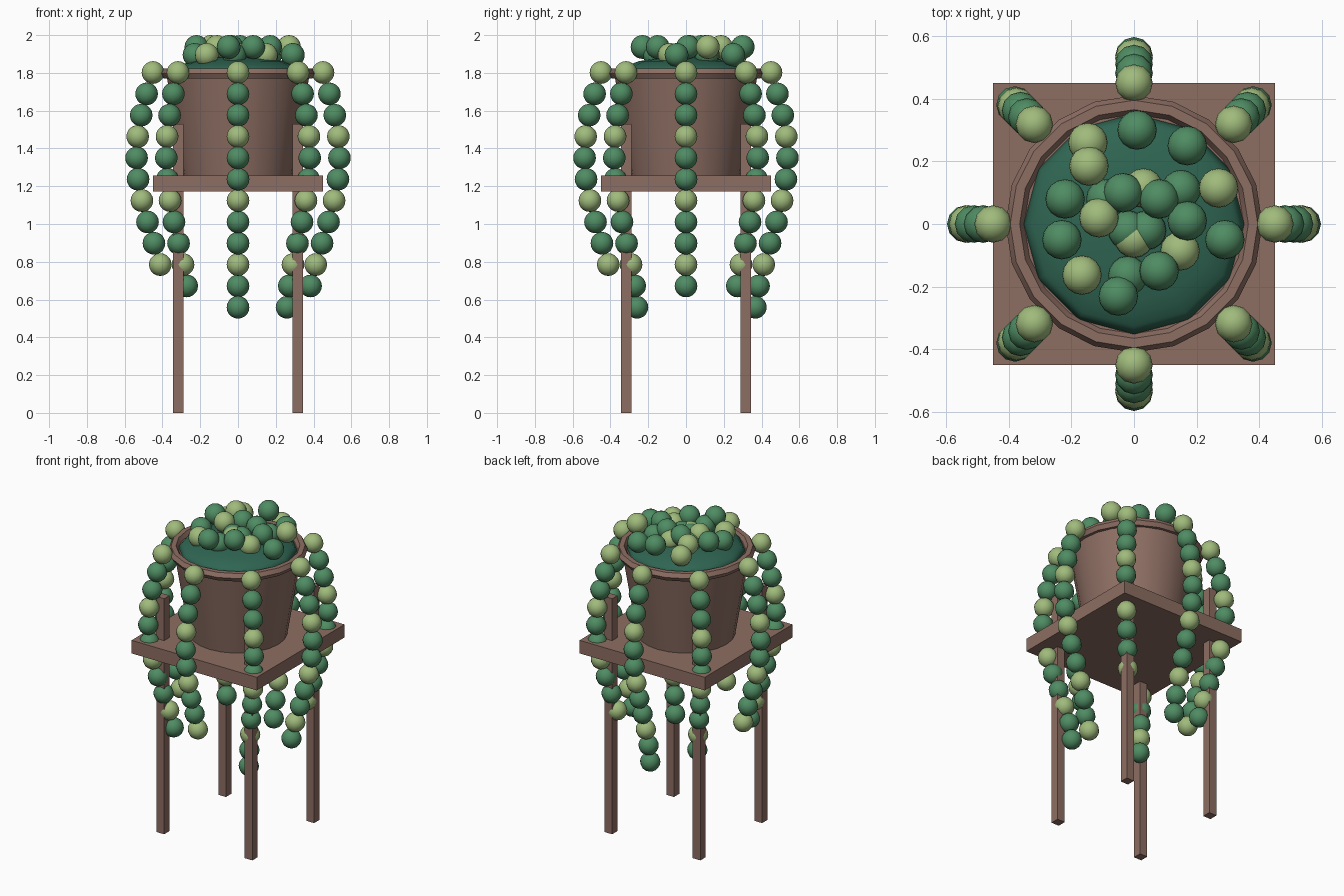
import bpy, math
from math import sin, cos, pi

default = bpy.data.objects.get("Cube")
if default:
    bpy.data.objects.remove(default, do_unlink=True)


def material(name, hex_code):
    rgb = [int(hex_code[i:i + 2], 16) / 255 for i in (0, 2, 4)]
    lin = [c / 12.92 if c < 0.04045 else ((c + 0.055) / 1.055) ** 2.4 for c in rgb]
    m = bpy.data.materials.new(name)
    m.use_nodes = True
    m.diffuse_color = (*lin, 1)
    m.node_tree.nodes["Principled BSDF"].inputs["Base Color"].default_value = (*lin, 1)
    return m


clay = material("clay brown", "8d6e63")
moss = material("deep green", "2f6552")
leaf = material("leaf green", "4f8c63")
pale = material("pale green", "a0bb7c")


def finish(name, mat, smooth=None):
    ob = bpy.context.object
    ob.name = name
    ob.data.materials.append(mat)
    if smooth:
        bpy.ops.object.shade_smooth_by_angle(angle=math.radians(smooth))
    return ob


def box(name, center, size):
    bpy.ops.mesh.primitive_cube_add(size=1, location=center)
    bpy.context.object.scale = size
    finish(name, clay)


def make_ball_mesh(name, radius, mat, segments, rings):
    bpy.ops.mesh.primitive_uv_sphere_add(radius=radius, segments=segments, ring_count=rings)
    ob = finish(name, mat, 60)
    mesh = ob.data
    bpy.data.objects.remove(ob)
    return mesh


def place(name, mesh, location):
    ob = bpy.data.objects.new(name, mesh)
    ob.location = location
    bpy.context.collection.objects.link(ob)


# Stand: four posts and a square shelf
for sx in (-1, 1):
    for sy in (-1, 1):
        side = "left" if sx > 0 else "right"
        end = "front" if sy < 0 else "back"
        box(f"{end}_{side}_leg", (sx * 0.317, sy * 0.317, 0.765), (0.055, 0.055, 1.53))
box("shelf", (0, 0, 1.215), (0.9, 0.9, 0.085))

# Tapered pot with a rolled rim
bpy.ops.mesh.primitive_cone_add(vertices=24, radius1=0.29, radius2=0.38, depth=0.545,
                                location=(0, 0, 1.525))
finish("pot", clay, 40)
bpy.ops.mesh.primitive_torus_add(major_segments=20, minor_segments=6, major_radius=0.38,
                                 minor_radius=0.03, location=(0, 0, 1.797))
finish("pot_rim", clay, 30)

# Low leafy mound filling the pot
bpy.ops.mesh.primitive_uv_sphere_add(radius=0.352, segments=12, ring_count=8,
                                     location=(0, 0, 1.8))
bpy.context.object.scale.z = 0.25
finish("leaf_mound", moss, 60)

# Round leaves on top of the mound
tuft = {mat: make_ball_mesh("tuft_ball", 0.063, mat, 16, 12) for mat in (leaf, pale)}
high, low = 1.937, 1.895
dark_spots = [(.01, .3, high), (.17, .25, low), (-.22, .08, high), (-.23, -.05, low),
              (-.05, -.23, high), (.08, -.15, high), (.29, -.05, low), (.17, .01, high),
              (.08, .08, high), (-.035, .1, high), (-.02, -.165, low), (-.09, .08, low),
              (.15, .11, low), (-.02, -.02, low), (.04, -.02, low)]
pale_spots = [(.27, .115, high), (-.147, .26, low), (-.144, .185, high), (-.166, -.163, low),
              (-.112, .02, high), (.147, -.086, low), (.03, .115, low), (0, -.045, low)]
for mat, spots in ((leaf, dark_spots), (pale, pale_spots)):
    for spot in spots:
        place("top_leaf", tuft[mat], spot)

# Eight trailing strands of round leaves, bowing out and curling back in
bead = {mat: make_ball_mesh("strand_ball", 0.06, mat, 12, 10) for mat in (leaf, pale)}
for k, count in enumerate((11, 10, 12, 11, 10, 11, 10, 12)):
    a = k * pi / 4
    for i in range(count):
        r = 0.45 + 0.087 * sin(0.4 * i)
        mat = leaf if i % 3 else pale
        place(f"strand_{k + 1}_leaf", bead[mat], (r * cos(a), r * sin(a), 1.802 - 0.113 * i))
